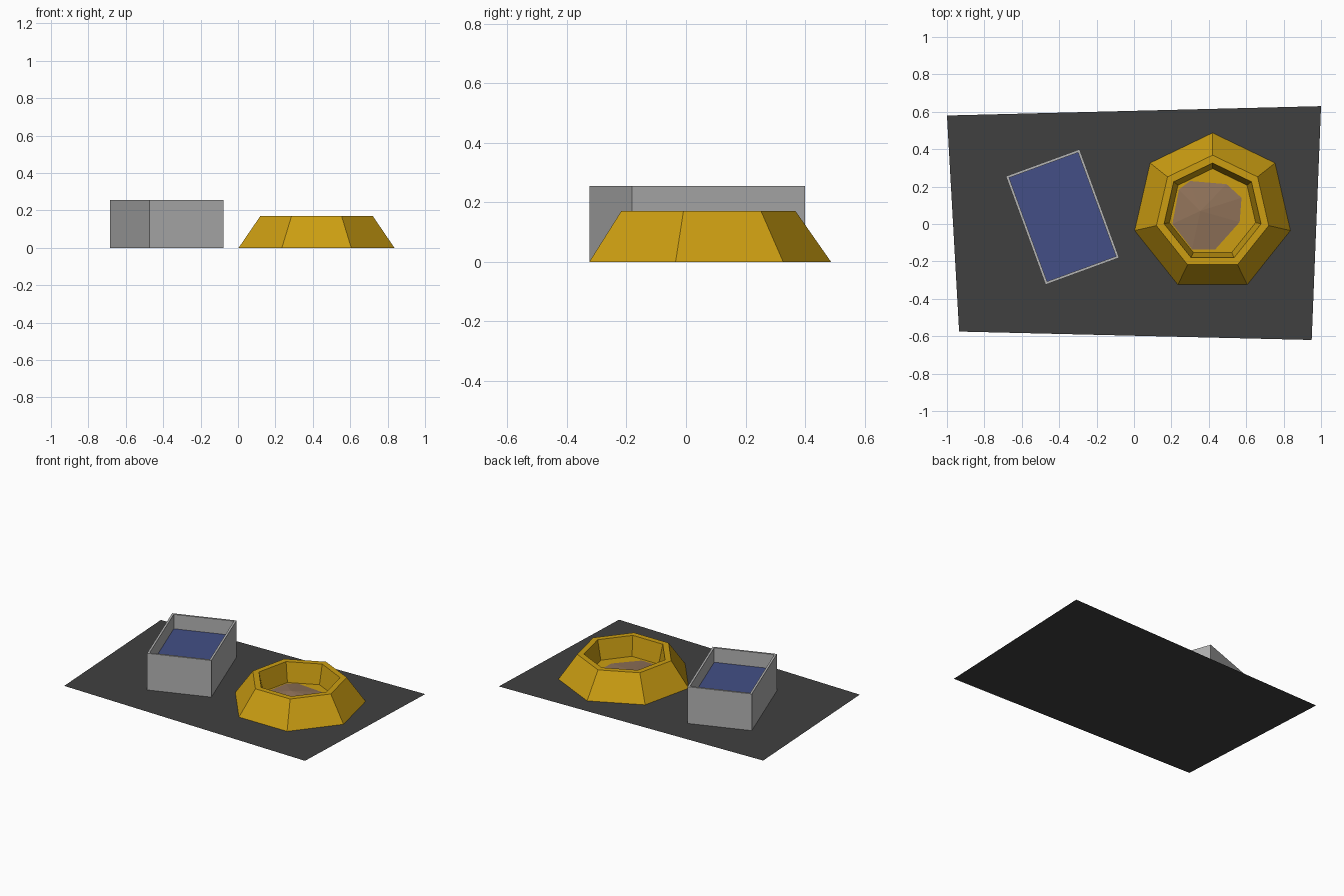
import bpy, math

if "Cube" in bpy.data.objects:
    bpy.data.objects.remove(bpy.data.objects["Cube"])


def material(name, r, g, b):
    def lin(c):
        c /= 255
        return c / 12.92 if c <= 0.04045 else ((c + 0.055) / 1.055) ** 2.4
    m = bpy.data.materials.new(name)
    m.diffuse_color = (lin(r), lin(g), lin(b), 1)
    m.use_nodes = True
    m.node_tree.nodes["Principled BSDF"].inputs["Base Color"].default_value = m.diffuse_color
    return m


def add(name, verts, faces, mat):
    me = bpy.data.meshes.new(name)
    me.from_pydata(verts, [], faces)
    me.materials.append(mat)
    ob = bpy.data.objects.new(name, me)
    bpy.context.collection.objects.link(ob)
    return ob


def loft(name, rings, mat, cap=False):
    """Join equal-sized rings with quads; optionally close the last ring."""
    n = len(rings[0])
    verts = [v for r in rings for v in r]
    faces = [(k * n + i, k * n + (i + 1) % n, (k + 1) * n + (i + 1) % n, (k + 1) * n + i)
             for k in range(len(rings) - 1) for i in range(n)]
    if cap:
        faces.append(tuple((len(rings) - 1) * n + i for i in range(n)))
    return add(name, verts, faces, mat)


def heptagon(r, z):
    return [(0.42 + r * math.cos(math.pi / 2 + i * math.tau / 7),
             0.06 + r * math.sin(math.pi / 2 + i * math.tau / 7), z) for i in range(7)]


def box_ring(inset, z):
    a, w, d = math.radians(20.1), 0.21 - inset, 0.309 - inset
    return [(-0.382 + x * math.cos(a) - y * math.sin(a),
             0.0375 + x * math.sin(a) + y * math.cos(a), z)
            for x, y in ((-w, -d), (w, -d), (w, d), (-w, d))]


charcoal = material("charcoal", 64, 64, 64)
grey = material("grey", 179, 179, 179)
blue = material("blue", 67, 79, 134)
yellow = material("yellow", 204, 158, 18)
brown = material("brown", 145, 115, 90)

# Uneven ground sheet
add("base_sheet", [(-0.935, -0.575, 0), (0.95, -0.62, 0), (1, 0.63, 0), (-1, 0.58, 0)],
    [(0, 1, 2, 3)], charcoal)

# Thin-walled rectangular trough and its contents
loft("trough_walls", [box_ring(0, 0), box_ring(0, 0.255),
                      box_ring(0.014, 0.255), box_ring(0.014, 0.002)], grey)
add("trough_filling", box_ring(0.013, 0.155), [(0, 1, 2, 3)], blue)

# Seven-sided bowl with flat rim and floor
loft("bowl", [heptagon(0.427, 0), heptagon(0.308, 0.17), heptagon(0.266, 0.17),
              heptagon(0.236, 0.038)], yellow, cap=True)

# Low irregular mound in the bowl
outline = [(0.205, 0.0), (0.31, -0.135), (0.435, -0.135), (0.565, 0.01),
           (0.575, 0.14), (0.495, 0.213), (0.30, 0.23), (0.24, 0.185)]
n = len(outline)
add("bowl_filling", [(x, y, 0.039) for x, y in outline] + [(0.355, 0.07, 0.065)],
    [(i, (i + 1) % n, n) for i in range(n)], brown)
